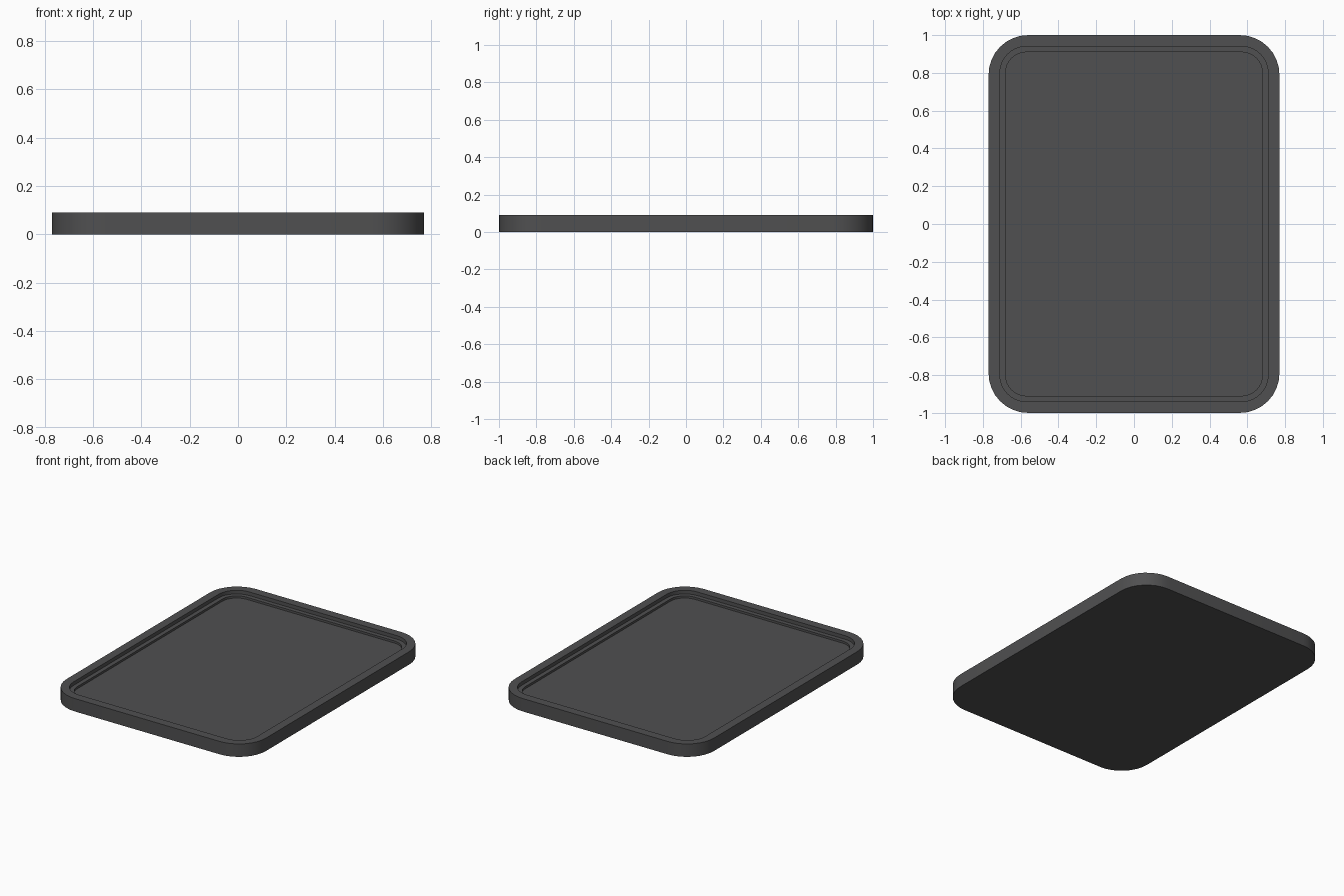
import bpy, bmesh, math

if "Cube" in bpy.data.objects:
    bpy.data.objects.remove(bpy.data.objects["Cube"])

SEG = 8  # segments per rounded corner


def rounded_loop(bm, hx, hy, r, z):
    """One rounded-rectangle ring of vertices."""
    verts = []
    for q, (sx, sy) in enumerate([(1, 1), (-1, 1), (-1, -1), (1, -1)]):
        for i in range(SEG + 1):
            a = math.pi / 2 * (q + i / SEG)
            verts.append(bm.verts.new((sx * (hx - r) + r * math.cos(a),
                                       sy * (hy - r) + r * math.sin(a), z)))
    return verts


# Section from the underside, up over the rim, down the inner ledge to the floor
section = [
    (0.77, 1.00, 0.21, 0.0),
    (0.77, 1.00, 0.21, 0.09),
    (0.71, 0.94, 0.14, 0.09),
    (0.71, 0.94, 0.14, 0.065),
    (0.68, 0.91, 0.11, 0.065),
    (0.68, 0.91, 0.11, 0.05),
]

bm = bmesh.new()
loops = [rounded_loop(bm, *s) for s in section]
for a, b in zip(loops, loops[1:]):
    n = len(a)
    for i in range(n):
        j = (i + 1) % n
        bm.faces.new((a[i], a[j], b[j], b[i]))
bm.faces.new(loops[0][::-1])   # underside
bm.faces.new(loops[-1])        # recessed floor
bmesh.ops.recalc_face_normals(bm, faces=bm.faces)

mesh = bpy.data.meshes.new("tray")
bm.to_mesh(mesh)
bm.free()
tray = bpy.data.objects.new("tray", mesh)
bpy.context.collection.objects.link(tray)

# Dark grey finish
mat = bpy.data.materials.new("dark_grey")
mat.diffuse_color = (0.08, 0.08, 0.082, 1)
mat.use_nodes = True
mat.node_tree.nodes["Principled BSDF"].inputs["Base Color"].default_value = mat.diffuse_color
mesh.materials.append(mat)

# Smooth corners, sharp rim edges
bpy.context.view_layer.objects.active = tray
tray.select_set(True)
bpy.ops.object.shade_smooth_by_angle(angle=math.radians(30))
